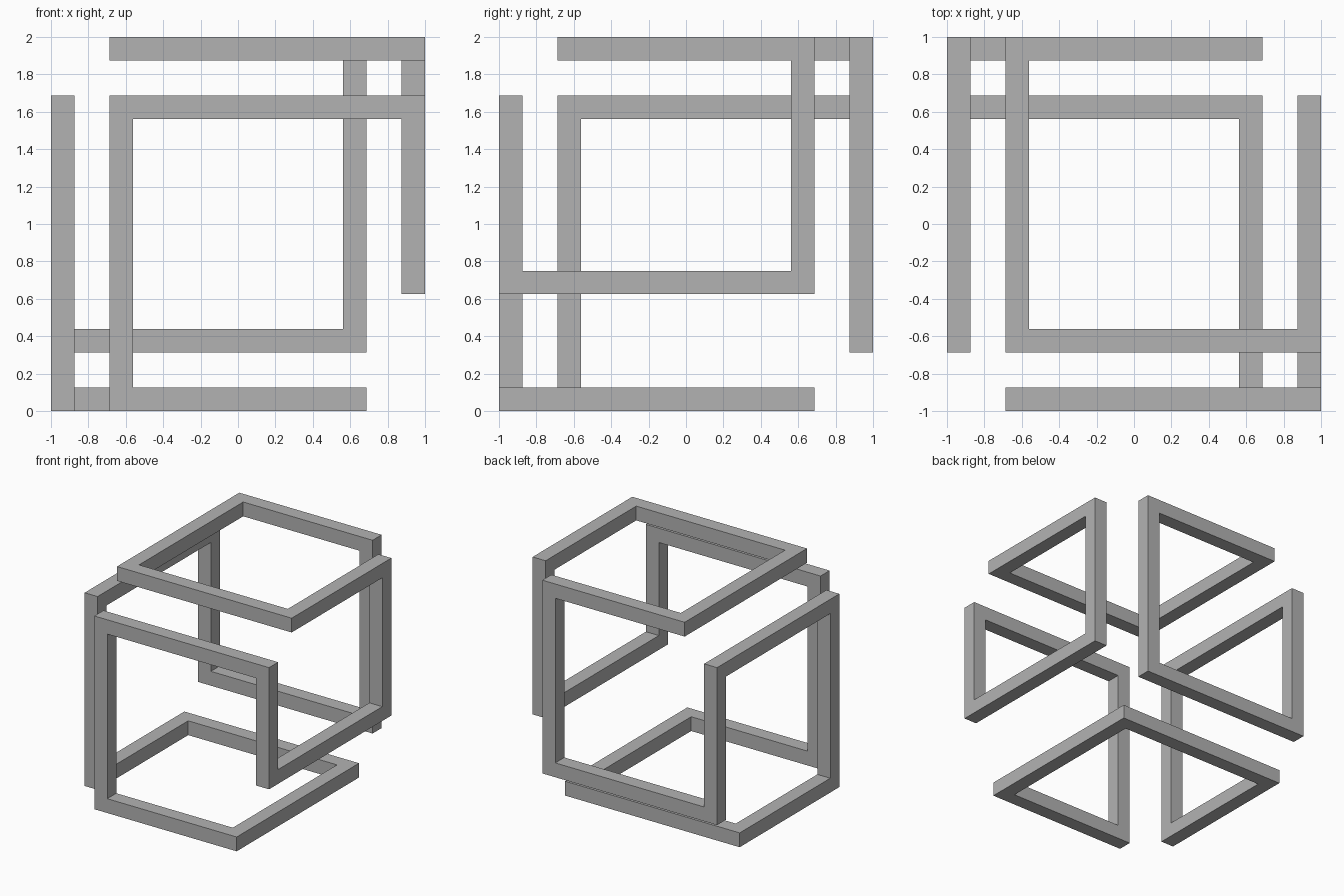
import bpy
import bmesh
from mathutils import Vector

cube = bpy.data.objects.get("Cube")
if cube:
    bpy.data.objects.remove(cube, do_unlink=True)

HALF = 0.0625                  # half the bar thickness
OUT, IN = 0.9375, 0.625        # centre lines of outer and inner bars

grey = bpy.data.materials.new("plain grey")
grey.use_nodes = True
colour = (0.45, 0.45, 0.45, 1)
grey.diffuse_color = colour
grey.node_tree.nodes["Principled BSDF"].inputs["Base Color"].default_value = colour

# Closed loop of right-angle turns: a start corner, then one move along one axis at a time
start = Vector((IN, OUT, 1 + OUT))
moves = [
    ("x", -IN), ("y", -IN), ("x", OUT), ("y", IN),              # top face
    ("z", 0.6875), ("y", -OUT), ("z", 1 + IN),                  # right face
    ("x", -IN), ("z", 1 - OUT),                                 # front face
    ("x", IN), ("y", IN), ("x", -OUT), ("y", -IN),              # bottom face
    ("z", 1 + IN), ("y", OUT), ("z", 1 - IN),                   # left face
    ("x", IN), ("z", 1 + OUT),                                  # back face
]
corners = [start]
for axis, value in moves[:-1]:
    p = corners[-1].copy()
    setattr(p, axis, value)
    corners.append(p)

# Mitred square section at every corner
bm = bmesh.new()
count = len(corners)
rings = []
for i, p in enumerate(corners):
    d_in = (p - corners[i - 1]).normalized()
    d_out = (corners[(i + 1) % count] - p).normalized()
    side = d_in.cross(d_out)
    offsets = [s * (d_in - d_out) + t * side for s in (-1, 1) for t in (-1, 1)]
    rings.append([(o, bm.verts.new(p + HALF * o)) for o in offsets])


def section(ring, u, v):
    """Vertices of a ring in order around the bar with cross axes u and v."""
    signs = ((1, 1), (-1, 1), (-1, -1), (1, -1))
    found = {(round(o.dot(u)), round(o.dot(v))): vert for o, vert in ring}
    return [found[s] for s in signs]


# Four flat faces along each bar
for i in range(count):
    j = (i + 1) % count
    d = (corners[j] - corners[i]).normalized()
    u = Vector((d.y, d.z, d.x))
    v = d.cross(u)
    a, b = section(rings[i], u, v), section(rings[j], u, v)
    for k in range(4):
        n = (k + 1) % 4
        bm.faces.new((a[k], a[n], b[n], b[k]))

bmesh.ops.recalc_face_normals(bm, faces=bm.faces)
mesh = bpy.data.meshes.new("interlaced_cube_frame")
bm.to_mesh(mesh)
bm.free()
mesh.materials.append(grey)
frame = bpy.data.objects.new("interlaced_cube_frame", mesh)
bpy.context.collection.objects.link(frame)
